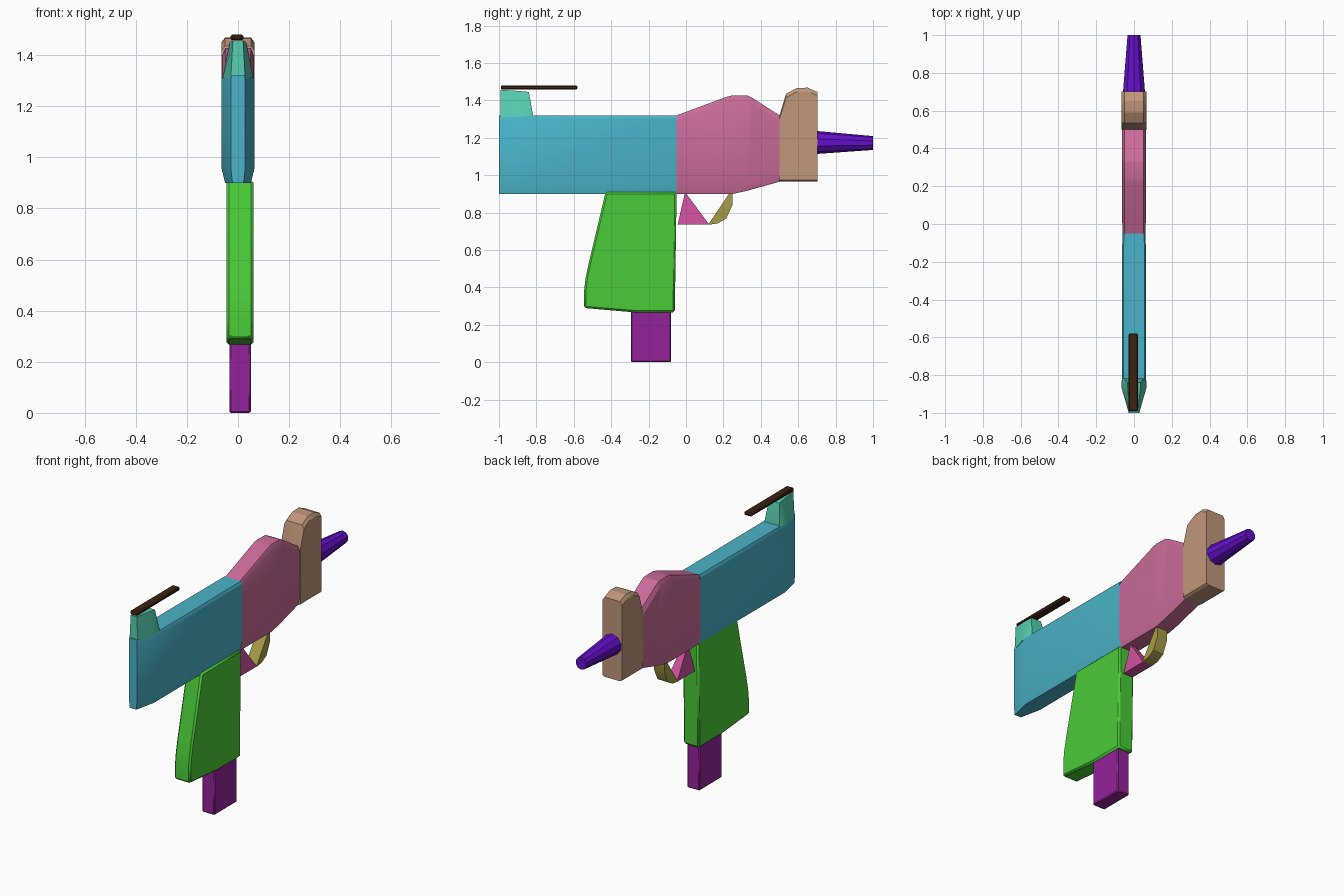
import bpy, bmesh, math

cube = bpy.data.objects.get("Cube")
if cube:
    bpy.data.objects.remove(cube, do_unlink=True)


def material(name, hexcode):
    """Flat material from an sRGB hex code."""
    def linear(c):
        return c / 12.92 if c <= 0.04045 else ((c + 0.055) / 1.055) ** 2.4
    rgb = [linear(int(hexcode[i:i + 2], 16) / 255) for i in (0, 2, 4)]
    mat = bpy.data.materials.new(name)
    mat.use_nodes = True
    mat.diffuse_color = (*rgb, 1)
    mat.node_tree.nodes["Principled BSDF"].inputs["Base Color"].default_value = (*rgb, 1)
    return mat


def finish(name, bm, mat, bevel=0):
    """Turn a bmesh into a named object with its colour and shading."""
    bmesh.ops.recalc_face_normals(bm, faces=bm.faces)
    mesh = bpy.data.meshes.new(name)
    bm.to_mesh(mesh)
    bm.free()
    mesh.materials.append(mat)
    obj = bpy.data.objects.new(name, mesh)
    bpy.context.collection.objects.link(obj)
    if bevel:
        mod = obj.modifiers.new("Soft edges", 'BEVEL')
        mod.width = bevel
        mod.segments = 1
    bpy.ops.object.select_all(action='DESELECT')
    obj.select_set(True)
    bpy.context.view_layer.objects.active = obj
    bpy.ops.object.shade_smooth_by_angle(angle=math.radians(25))
    return obj


def skin(name, rings, mat, bevel=0):
    """Join equal-length rings of points and cap both ends."""
    bm = bmesh.new()
    loops = [[bm.verts.new(p) for p in ring] for ring in rings]
    for a, b in zip(loops, loops[1:]):
        for i in range(len(a)):
            j = (i + 1) % len(a)
            bm.faces.new((a[i], a[j], b[j], b[i]))
    bm.faces.new(loops[0])
    bm.faces.new(loops[-1])
    return finish(name, bm, mat, bevel)


def prism(name, outline, mat, centre=0, bevel=0):
    """Side outline of (y, z, half width), mirrored across the centre."""
    rings = [[(centre + s * w, y, z) for y, z, w in outline] for s in (-1, 1)]
    return skin(name, rings, mat, bevel)


def hull(name, stations, mat, top=0.05, low=0.05, high=0.03):
    """Chamfered section at each station of (y, bottom, top, half width)."""
    rings = []
    for y, zb, zt, w in stations:
        half = [(w * 0.78, zb), (w, zb + low), (w, zt - high), (w * top / 0.063, zt)]
        rings.append([(x, y, z) for x, z in half] + [(-x, y, z) for x, z in half[::-1]])
    return skin(name, rings, mat)


def flat(points, w):
    return [(y, z, w) for y, z in points]


teal = material("teal", "4AB4CA")
mint = material("mint", "58D0B4")
brown = material("dark brown", "3E2210")
pink = material("rose pink", "CB6B9B")
tan = material("tan", "C0967A")
violet = material("violet", "650FCB")
green = material("green", "4ACB37")
purple = material("purple", "94229A")
magenta = material("magenta", "CF529E")
olive = material("olive", "A69C48")

# Body, narrowing toward the front
hull("front_body", [(-1.0, 0.9, 1.32, 0.028), (-0.87, 0.9, 1.32, 0.065),
                    (-0.05, 0.9, 1.32, 0.062)], teal, top=0.055, low=0.06, high=0.015)

# Humped middle
hull("middle_body", [(-0.05, 0.9, 1.32, 0.062), (0.22, 0.9, 1.42, 0.063),
                     (0.25, 0.9, 1.427, 0.063), (0.33, 0.917, 1.425, 0.063),
                     (0.36, 0.926, 1.41, 0.063), (0.5, 0.965, 1.32, 0.063)], pink)

# Upright rear block with a rounded crown
hull("rear_block", [(0.5, 0.965, 1.32, 0.065), (0.535, 0.965, 1.435, 0.065),
                    (0.59, 0.965, 1.465, 0.065), (0.65, 0.965, 1.468, 0.065),
                    (0.702, 0.965, 1.445, 0.065)], tan, low=0.008, high=0.02)

# Tapered rear cone
sides = 10
rings = []
for y, rx, rz, z in ((0.69, 0.062, 0.062, 1.175), (1.0, 0.036, 0.037, 1.172)):
    turns = [math.tau * (i + 0.5) / sides for i in range(sides)]
    rings.append([(rx * math.cos(t), y, z + rz * math.sin(t)) for t in turns])
skin("rear_cone", rings, violet)

# Sight post: trapezoid sections, then the bar on top
rings = []
for y, zt, wb, wt in ((-0.993, 1.457, 0.028, 0.02), (-0.89, 1.45, 0.06, 0.032),
                      (-0.84, 1.445, 0.06, 0.034), (-0.818, 1.32, 0.06, 0.05)):
    rings.append([(-wb, y, 1.31), (wb, y, 1.31), (wt, y, zt), (-wt, y, zt)])
skin("sight_post", rings, mint)
prism("sight_bar", flat([(-0.99, 1.458), (-0.58, 1.458), (-0.58, 1.48), (-0.99, 1.48)],
                        0.025), brown, centre=-0.004, bevel=0.006)

# Grip and the block below it
prism("grip", flat([(-0.43, 0.91), (-0.52, 0.53), (-0.537, 0.45), (-0.545, 0.38),
                    (-0.545, 0.29), (-0.28, 0.267), (-0.06, 0.267), (-0.05, 0.91)],
                   0.053), green, centre=0.008, bevel=0.01)
prism("magazine", flat([(-0.295, 0), (-0.08, 0), (-0.08, 0.3), (-0.295, 0.3)],
                       0.042), purple, centre=0.008, bevel=0.006)

# Trigger wedge and its curved guard
prism("trigger", [(-0.045, 0.735, 0.033), (0.125, 0.735, 0.033), (-0.005, 0.91, 0.015)],
      magenta, centre=0.005)
prism("trigger_guard", flat([(0.118, 0.735), (0.17, 0.742), (0.215, 0.768), (0.248, 0.84),
                             (0.25, 0.915), (0.24, 0.915)], 0.035), olive, centre=0.005)
